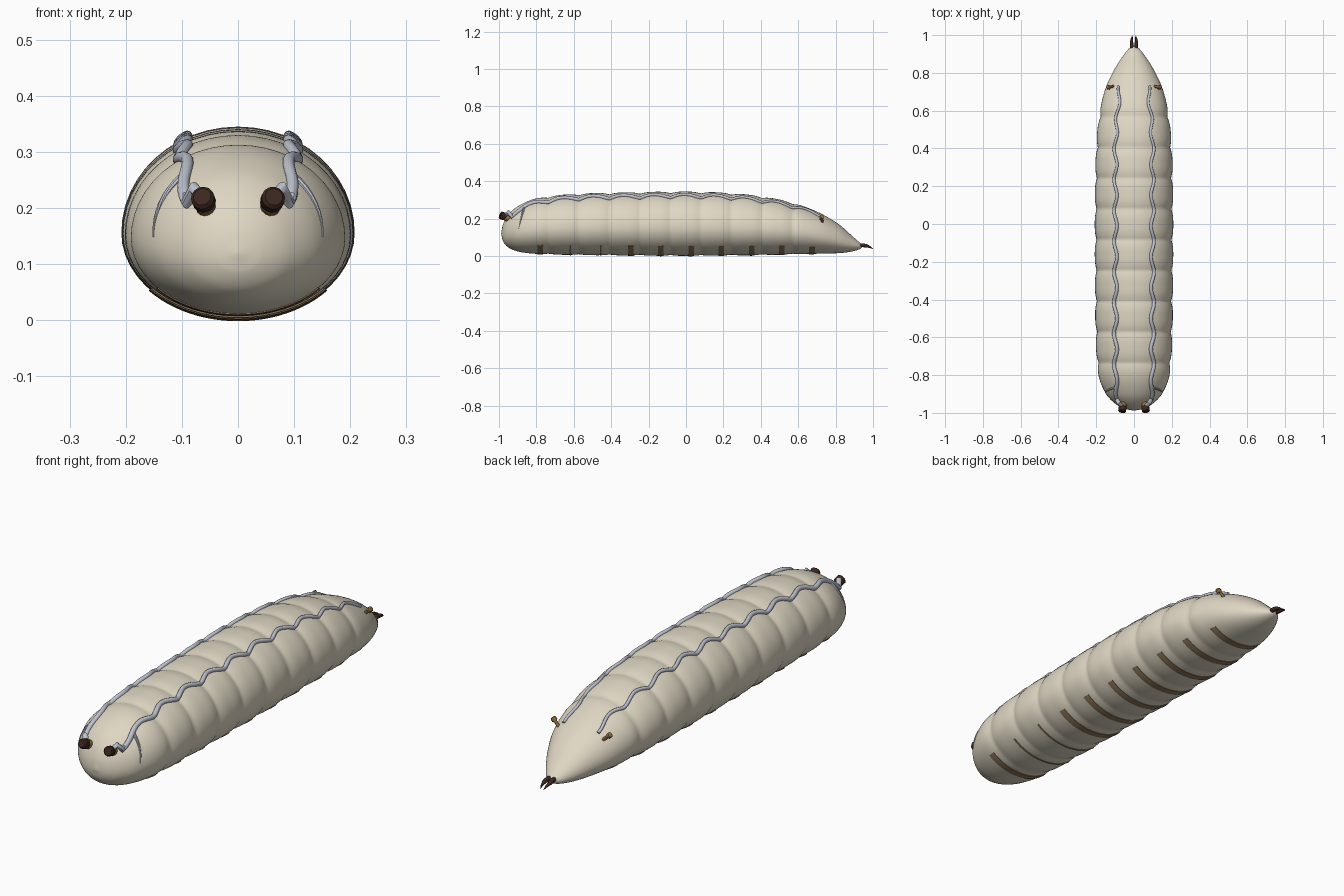
import bpy, bmesh, math
from mathutils import Vector

if "Cube" in bpy.data.objects:
    bpy.data.objects.remove(bpy.data.objects["Cube"])


def material(name, rgb):
    m = bpy.data.materials.new(name)
    m.diffuse_color = (*rgb, 1)
    m.use_nodes = True
    m.node_tree.nodes["Principled BSDF"].inputs["Base Color"].default_value = m.diffuse_color
    return m


CREAM = material("cream skin", (0.74, 0.68, 0.55))
GREY = material("pale grey tube", (0.50, 0.53, 0.60))
TAN = material("amber brown", (0.30, 0.16, 0.045))
DARK = material("dark brown", (0.045, 0.02, 0.014))
WELT = material("dull brown", (0.27, 0.185, 0.10))

# Body profile: y, top, bottom, half width
PROFILE = [(-0.988, .122, .118, .003), (-0.98, .165, .083, .045), (-0.955, .215, .05, .095),
           (-0.90, .266, .025, .148), (-0.80, .308, .012, .188), (-0.60, .332, .006, .203),
           (-0.30, .341, .003, .207), (0.0, .345, .001, .208), (0.25, .336, .003, .206),
           (0.45, .312, .006, .198), (0.60, .276, .010, .180), (0.72, .228, .013, .150),
           (0.82, .168, .016, .103), (0.89, .106, .025, .058), (0.93, .071, .038, .026),
           (0.945, .056, .052, .003)]
STEP = 0.163     # segment length
GROOVE = 0.08    # position of one groove


def catmull(rows, subs):
    out = []
    n = len(rows)
    for i in range(n - 1):
        p1, p2 = Vector(rows[i]), Vector(rows[i + 1])
        d = rows[i + 1][0] - rows[i][0]

        def slope(k):
            a, b = max(k - 1, 0), min(k + 1, n - 1)
            return (Vector(rows[b]) - Vector(rows[a])) / (rows[b][0] - rows[a][0])
        m1, m2 = slope(i) * d, slope(i + 1) * d
        steps = max(4, int(d / subs))
        for s in range(steps):
            t = s / steps
            out.append((2*t**3 - 3*t*t + 1) * p1 + (t**3 - 2*t*t + t) * m1
                       + (3*t*t - 2*t**3) * p2 + (t**3 - t*t) * m2)
    out.append(Vector(rows[-1]))
    return out


RINGS = catmull(PROFILE, 0.009)


def section(y):
    """Centre height, half width, upper and lower radius at y, grooves included."""
    y = min(max(y, RINGS[0][0]), RINGS[-1][0])
    for a, b in zip(RINGS, RINGS[1:]):
        if y <= b[0]:
            break
    r = a.lerp(b, (y - a[0]) / max(b[0] - a[0], 1e-9))
    _, top, bot, w = r
    c = bot + (top - bot) * 0.45
    fade = min(1, max(0, (y + 0.84) / 0.08)) * min(1, max(0, (0.68 - y) / 0.1))
    dip = (1 - abs(math.sin(math.pi * (y - GROOVE) / STEP))) ** 1.6
    f = 1 - 0.05 * dip * fade
    return c, w * f, (top - c) * f, (c - bot) * (1 - 0.03 * dip * fade)


def skin(y, ang, lift=0):
    c, w, up, low = section(y)
    s = math.sin(ang)
    return Vector(((w + lift) * math.cos(ang), y, c + ((up if s > 0 else low) + lift) * s))


def top_point(x, y, lift=0):
    c, w, up, _ = section(y)
    return Vector((x, y, c + up * math.sqrt(max(0, 1 - (x / w) ** 2)) + lift))


def finish(bm, name, mat, angle=40):
    bmesh.ops.recalc_face_normals(bm, faces=bm.faces)
    me = bpy.data.meshes.new(name)
    bm.to_mesh(me)
    bm.free()
    me.materials.append(mat)
    ob = bpy.data.objects.new(name, me)
    bpy.context.collection.objects.link(ob)
    bpy.ops.object.select_all(action='DESELECT')
    ob.select_set(True)
    bpy.context.view_layer.objects.active = ob
    bpy.ops.object.shade_smooth_by_angle(angle=math.radians(angle))
    return ob


def loft(name, rings, mat, angle=40):
    bm = bmesh.new()
    loops = [[bm.verts.new(p) for p in ring] for ring in rings]
    n = len(loops[0])
    for a, b in zip(loops, loops[1:]):
        for i in range(n):
            bm.faces.new((a[i], a[(i + 1) % n], b[(i + 1) % n], b[i]))
    bm.faces.new(loops[0])
    bm.faces.new(loops[-1])
    return finish(bm, name, mat, angle)


def tube(name, pts, radii, mat, sides=10):
    """Round tube through points with a radius at each one."""
    pts = [Vector(p) for p in pts]
    rings = []
    for i, p in enumerate(pts):
        d = (pts[min(i + 1, len(pts) - 1)] - pts[max(i - 1, 0)]).normalized()
        u = d.cross(Vector((0.31, 0.05, 0.95))).normalized()
        v = d.cross(u)
        rings.append([p + radii[i] * (u * math.cos(2 * math.pi * k / sides)
                                      + v * math.sin(2 * math.pi * k / sides)) for k in range(sides)])
    return loft(name, rings, mat)


# Segmented body
loft("body", [[skin(r[0], 2 * math.pi * k / 48) for k in range(48)] for r in RINGS], CREAM, 60)

# Belly welts hugging the underside
for i in range(10):
    y = -0.78 + i * 0.1615
    half = 0.004 if i in (1, 2) else 0.015
    rings = []
    for k in range(25):
        ang = math.radians(-139 + 98 * k / 24)
        rings.append([skin(y - half, ang, -0.006), skin(y - half, ang, 0.002),
                      skin(y, ang, 0.003),
                      skin(y + half, ang, 0.002), skin(y + half, ang, -0.006)])
    loft("belly_welt", rings, WELT)

for side in (-1, 1):
    def mir(x, y, z):
        return Vector((side * x, y, z))

    # Wavy breathing tube along the back
    pts = [mir(0.062, -0.965, 0.215), mir(0.078, -0.95, 0.235)]
    radii = [0.011, 0.012]
    for k in range(150):
        y = -0.93 + 1.66 * k / 149
        x = 0.098 - 0.022 * max(0, (y - 0.45) / 0.28) - 0.012 * max(0, (-0.83 - y) / 0.1)
        x += 0.008 * math.sin(2 * math.pi * (y - 0.03) / STEP)
        p = top_point(x, y, 0.003)
        pts.append(mir(*p))
        radii.append(0.011 - 0.004 * k / 149)
    tube("breathing_tube", pts, radii, GREY)

    # Thin side branch
    pts, radii = [], []
    for k in range(9):
        t = k / 8
        y = -0.865 - 0.03 * t
        ang = math.radians(55 - 49 * t)
        pts.append(mir(*skin(y, ang, 0.001)))
        radii.append(0.006 * (1 - t) + 0.001)
    tube("tube_branch", pts, radii, GREY, 8)

    # Rear breathing stub with dark cap
    tube("rear_stub", [mir(0.054, -0.925, 0.194), mir(0.059, -0.968, 0.207)],
         [0.018, 0.018], TAN, 14)
    tube("rear_stub_cap", [mir(0.059, -0.964, 0.209), mir(0.060, -0.969, 0.211),
                           mir(0.063, -0.99, 0.218), mir(0.064, -0.995, 0.22)],
         [0.017, 0.021, 0.021, 0.016], DARK, 14)

    # Small breathing knob near the pointed end
    tube("side_knob", [mir(0.098, 0.73, 0.172), mir(0.126, 0.726, 0.198), mir(0.130, 0.725, 0.201),
                       mir(0.139, 0.724, 0.209), mir(0.142, 0.724, 0.212)],
         [0.007, 0.007, 0.012, 0.012, 0.007], TAN)

    # Curved mouth hook
    tube("mouth_hook", [mir(0.010, 0.92, 0.058), mir(0.012, 0.945, 0.058), mir(0.013, 0.965, 0.055),
                        mir(0.011, 0.985, 0.048), mir(0.008, 1.0, 0.038)],
         [0.010, 0.0105, 0.009, 0.005, 0.0008], DARK)
